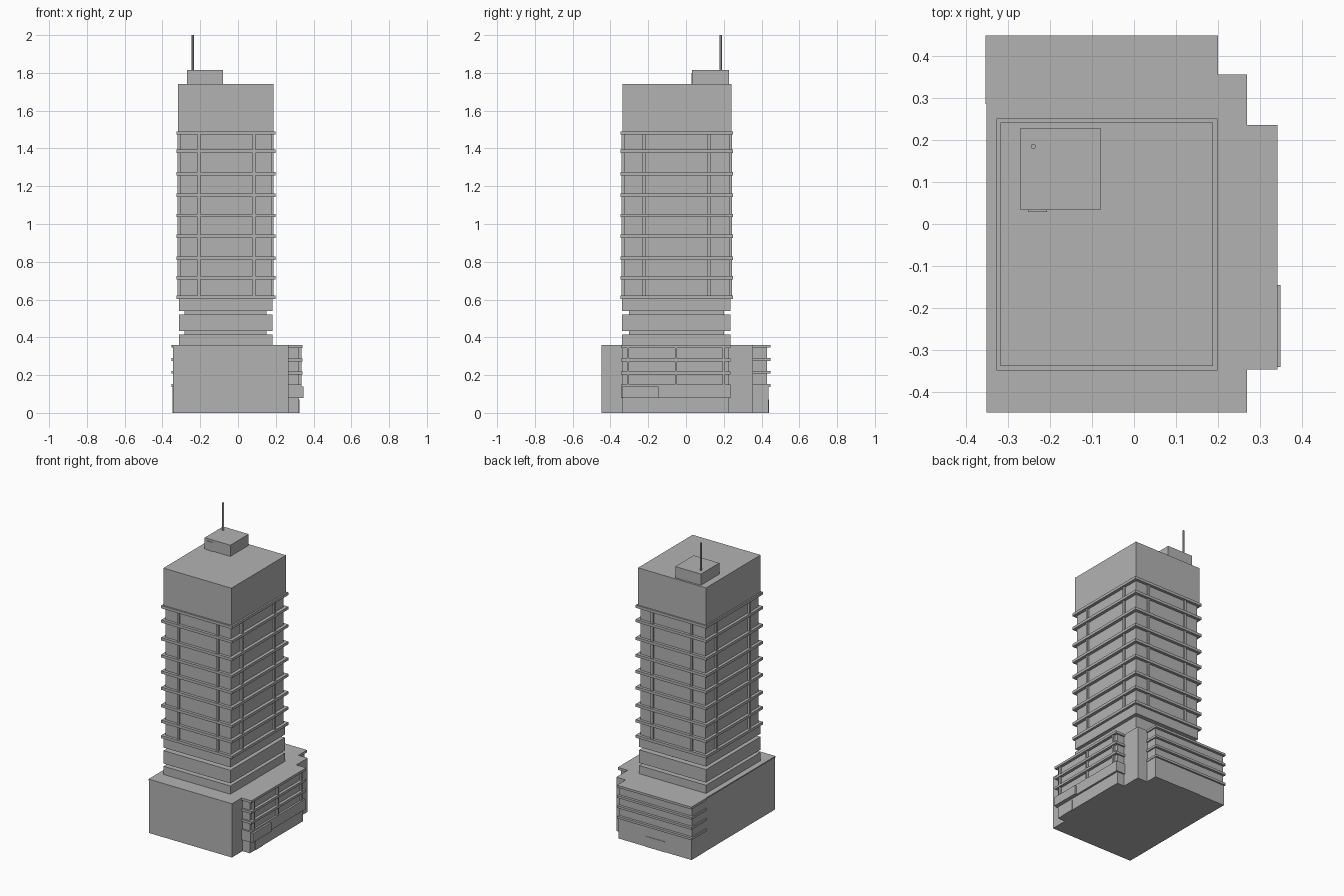
import bpy

cube = bpy.data.objects.get("Cube")
if cube:
    bpy.data.objects.remove(cube, do_unlink=True)

grey = bpy.data.materials.new("concrete_grey")
grey.use_nodes = True
grey.diffuse_color = (0.45, 0.45, 0.45, 1)
grey.node_tree.nodes["Principled BSDF"].inputs["Base Color"].default_value = (0.45, 0.45, 0.45, 1)


def box(name, x, y, z):
    """Box from (min, max) pairs on each axis."""
    bpy.ops.mesh.primitive_cube_add(size=1, location=[sum(r) / 2 for r in (x, y, z)])
    ob = bpy.context.object
    ob.name = name
    ob.scale = [r[1] - r[0] for r in (x, y, z)]
    bpy.ops.object.transform_apply(location=False, rotation=False, scale=True)
    ob.data.materials.append(grey)
    return ob


def grow(r, d):
    return (r[0] - d, r[1] + d)


# Podium: main block, back wing and side bay
box("podium", (-0.345, 0.268), (-0.447, 0.355), (0, 0.36))
box("back_wing", (-0.345, 0.19), (0.3, 0.43), (0, 0.352))
box("back_wing_base", (-0.347, 0.195), (0.3, 0.436), (0, 0.14))
box("podium_left_coping", (-0.35, -0.34), (-0.447, 0.36), (0.352, 0.36))
box("side_bay", (0.2, 0.322), (-0.335, 0.226), (0, 0.352))

# Ledges around the podium
for z in (0.21, 0.28, 0.352):
    box("bay_ledge", (0.2, 0.341), (-0.345, 0.235), (z - 0.008, z + 0.008))
for z in (0.145, 0.215, 0.283, 0.352):
    box("back_ledge", (-0.353, 0.199), (0.285, 0.447), (z - 0.007, z + 0.008))

# Side bay fins, band, canopy and entrance doors
for y in (-0.307, -0.053, 0.2):
    box("bay_fin", (0.3, 0.336), grow((y, y), 0.006), (0.15, 0.352))
box("bay_band", (0.2, 0.335), (-0.345, 0.235), (0.08, 0.15))
box("entrance_canopy", (0.3, 0.348), (-0.34, -0.145), (0.08, 0.14))
box("entrance_door", (0.3, 0.325), (-0.28, -0.2), (0, 0.07))
box("back_door", (-0.155, -0.01), (0.43, 0.439), (0, 0.07))

# Lower tower: stacked bands with recesses between them
BAND_X, BAND_Y = (-0.313, 0.182), (-0.34, 0.235)
box("tower_neck", (-0.283, 0.15), (-0.303, 0.2), (0.35, 0.6))
for z in ((0.355, 0.415), (0.433, 0.52), (0.54, 0.61)):
    box("tower_band", BAND_X, BAND_Y, z)

# Main tower: core, floor ledges and pilasters
CORE_X, CORE_Y = (-0.307, 0.177), (-0.329, 0.231)
FLOORS = (0.612, 0.715, 0.819, 0.936, 1.045, 1.153, 1.267, 1.386, 1.482)
box("tower_core", CORE_X, CORE_Y, (0.6, 1.5))
for z in FLOORS:
    box("floor_ledge", (-0.326, 0.198), (-0.348, 0.25), grow((z, z), 0.009))
SHAFT = (FLOORS[0], FLOORS[-1])
for x in (-0.206, 0.084):
    box("pilaster_front_back", grow((x, x), 0.008), grow(CORE_Y, 0.012), SHAFT)
for y in (-0.222, 0.123):
    box("pilaster_sides", grow(CORE_X, 0.012), grow((y, y), 0.008), SHAFT)

# Crown and roof
box("crown", (-0.317, 0.187), (-0.337, 0.241), (1.485, 1.74))
box("roof_house", (-0.27, -0.08), (0.033, 0.228), (1.735, 1.815))
box("roof_house_door", (-0.252, -0.207), (0.029, 0.04), (1.74, 1.8))
bpy.ops.mesh.primitive_cylinder_add(vertices=12, radius=0.006, depth=0.19, location=(-0.239, 0.184, 1.905))
mast = bpy.context.object
mast.name = "mast"
mast.data.materials.append(grey)
bpy.ops.object.shade_smooth_by_angle()
